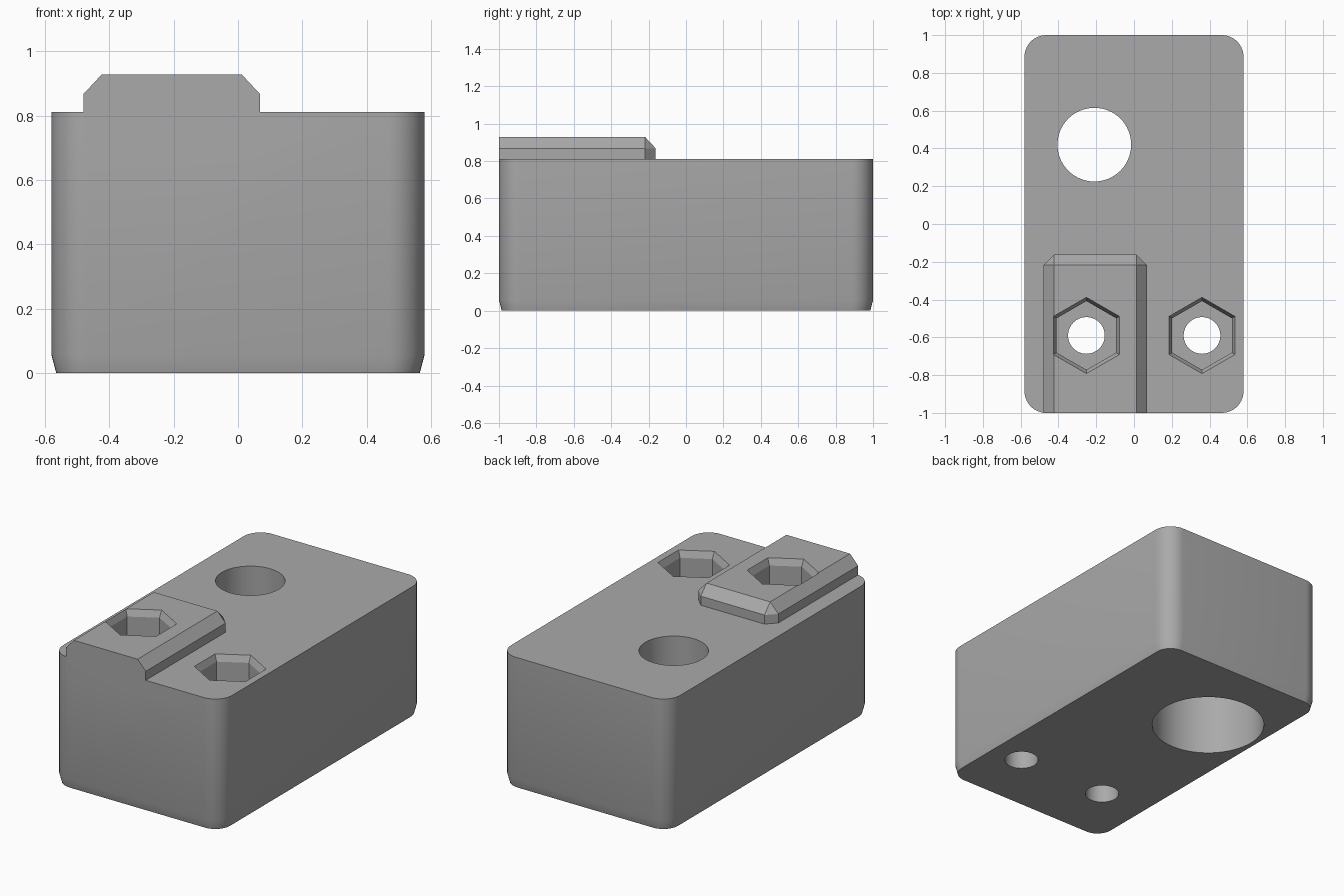
import bpy
import bmesh
import math

cube = bpy.data.objects.get("Cube")
if cube:
    bpy.data.objects.remove(cube, do_unlink=True)

BODY_TOP, BLOCK_TOP = 0.812, 0.928

# One plain grey plastic
grey = bpy.data.materials.new("grey plastic")
grey.use_nodes = True
grey.diffuse_color = (0.4, 0.4, 0.4, 1)
grey.node_tree.nodes["Principled BSDF"].inputs["Base Color"].default_value = (0.4, 0.4, 0.4, 1)


def loft(name, levels):
    """Solid through closed outlines, given as (height, outline) pairs."""
    bm = bmesh.new()
    rings = [[bm.verts.new((x, y, z)) for x, y in outline] for z, outline in levels]
    n = len(rings[0])
    for low, high in zip(rings, rings[1:]):
        for i in range(n):
            j = (i + 1) % n
            bm.faces.new((low[i], low[j], high[j], high[i]))
    bm.faces.new(rings[0][::-1])
    bm.faces.new(rings[-1])
    bmesh.ops.remove_doubles(bm, verts=bm.verts, dist=0.0001)
    bmesh.ops.recalc_face_normals(bm, faces=bm.faces)
    mesh = bpy.data.meshes.new(name)
    bm.to_mesh(mesh)
    bm.free()
    mesh.materials.append(grey)
    obj = bpy.data.objects.new(name, mesh)
    bpy.context.collection.objects.link(obj)
    return obj


def polygon(x, y, radius, sides):
    """Regular outline with a corner pointing to +y."""
    turns = [math.pi / 2 + math.tau * i / sides for i in range(sides)]
    return [(x + radius * math.cos(a), y + radius * math.sin(a)) for a in turns]


def rounded_rectangle(half_x, half_y, radius, steps=10):
    points = []
    for corner, (sx, sy) in enumerate([(1, 1), (-1, 1), (-1, -1), (1, -1)]):
        for i in range(steps + 1):
            a = math.pi / 2 * (corner + i / steps)
            points.append((sx * (half_x - radius) + radius * math.cos(a),
                           sy * (half_y - radius) + radius * math.sin(a)))
    return points


def combine(target, tool, operation):
    """Apply a boolean and discard the tool."""
    mod = target.modifiers.new(operation, "BOOLEAN")
    mod.operation, mod.object, mod.solver = operation, tool, "EXACT"
    bpy.context.view_layer.objects.active = target
    bpy.ops.object.modifier_apply(modifier=mod.name)
    bpy.data.objects.remove(tool, do_unlink=True)


def drill(target, x, y, radius, low, high):
    outline = polygon(x, y, radius, 64)
    combine(target, loft("drill", [(low, outline), (high, outline)]), "DIFFERENCE")


# Main block: rounded corners, slight taper at the foot
wall = rounded_rectangle(0.58, 1.0, 0.115)
foot = rounded_rectangle(0.565, 0.985, 0.1)
body = loft("clamp_body", [(0, foot), (0.056, wall), (BODY_TOP, wall)])

# Raised pad with chamfered sides and rear
left, right, rear, bevel = -0.48, 0.068, -0.162, 0.056
base = [(left, -1), (right, -1), (right, rear - bevel), (right - bevel, rear),
        (left + bevel, rear), (left, rear - bevel)]
cap = [(min(max(x, left + bevel), right - bevel), min(y, rear - bevel)) for x, y in base]
pad = loft("raised_pad", [(0.7, base), (BLOCK_TOP - 0.06, base), (BLOCK_TOP, cap)])
combine(body, pad, "UNION")

# Nut traps with flared mouths, and their screw holes
for x, top in ((-0.252, BLOCK_TOP), (0.36, BODY_TOP)):
    y, lip = -0.59, 0.04
    levels = [(0.45, 0.182), (top - lip, 0.182), (top, 0.202), (top + lip, 0.222)]
    trap = loft("nut_trap", [(z, polygon(x, y, r, 6)) for z, r in levels])
    combine(body, trap, "DIFFERENCE")
    drill(body, x, y, 0.097, -0.1, 0.6)

# Large stepped hole, wider from below
drill(body, -0.21, 0.42, 0.195, -0.1, 1)
drill(body, -0.21, 0.42, 0.325, -0.1, 0.5)

# Smooth rounds, crisp edges
body.select_set(True)
bpy.context.view_layer.objects.active = body
bpy.ops.object.shade_smooth_by_angle(angle=math.radians(22))
